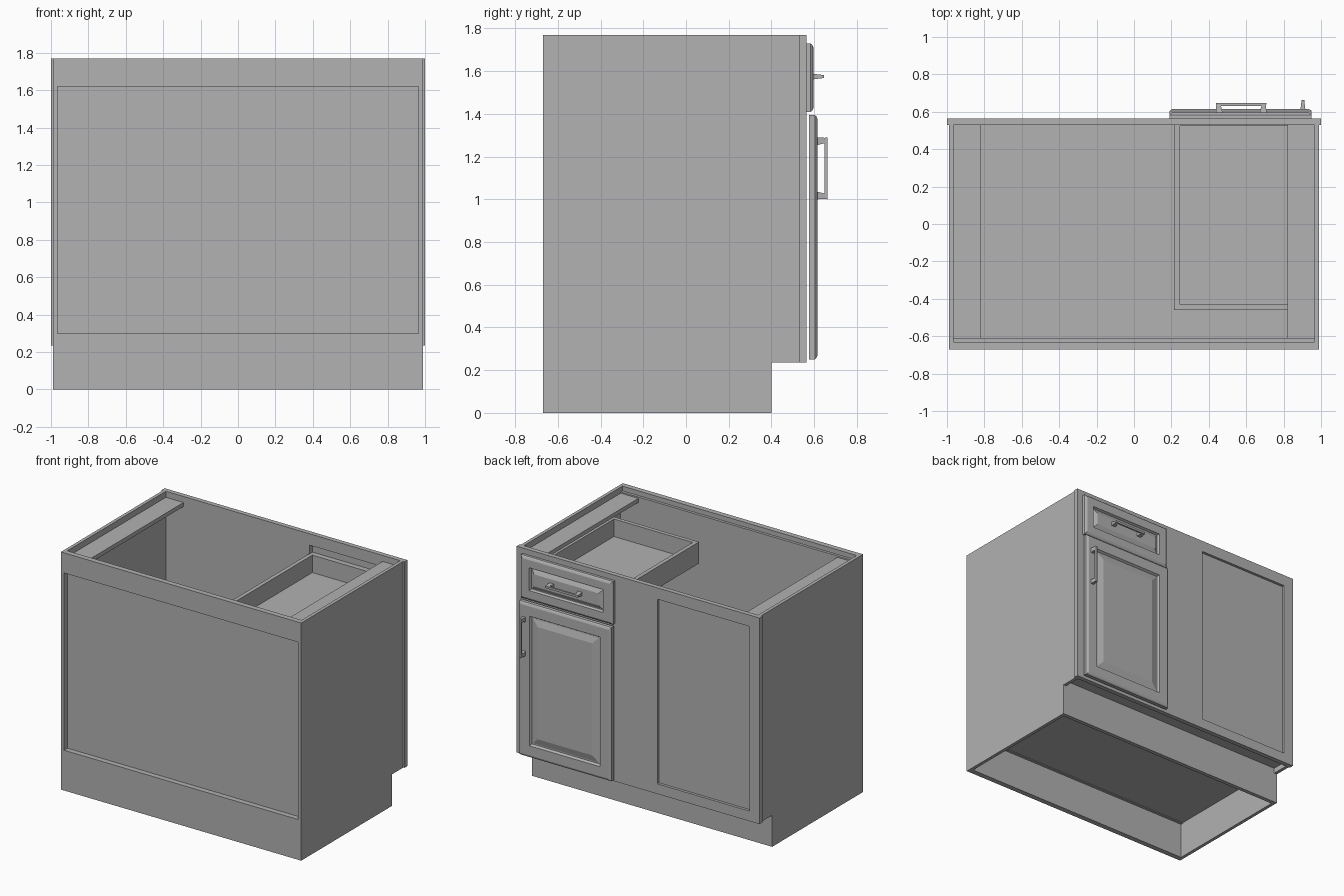
import bpy
import bmesh

cube = bpy.data.objects.get("Cube")
if cube:
    bpy.data.objects.remove(cube, do_unlink=True)

grey = bpy.data.materials.new("plain grey")
grey.use_nodes = True
GREY = (0.445, 0.445, 0.445, 1)
grey.diffuse_color = GREY
grey.node_tree.nodes["Principled BSDF"].inputs["Base Color"].default_value = GREY


def finish(name, bm):
    bmesh.ops.recalc_face_normals(bm, faces=bm.faces)
    mesh = bpy.data.meshes.new(name)
    bm.to_mesh(mesh)
    bm.free()
    mesh.materials.append(grey)
    obj = bpy.data.objects.new(name, mesh)
    bpy.context.scene.collection.objects.link(obj)
    return obj


def loft(name, rings):
    """Skin a list of equal-length closed rings and cap both ends."""
    bm = bmesh.new()
    loops = [[bm.verts.new(p) for p in ring] for ring in rings]
    n = len(loops[0])
    for a, b in zip(loops, loops[1:]):
        for i in range(n):
            j = (i + 1) % n
            bm.faces.new((a[i], a[j], b[j], b[i]))
    bm.faces.new(loops[0])
    bm.faces.new(loops[-1])
    return finish(name, bm)


def box(name, x, y, z):
    return loft(name, [[(x[0], y[0], h), (x[1], y[0], h),
                        (x[1], y[1], h), (x[0], y[1], h)] for h in z])


def raised_panel(name, x, z, steps):
    """Front board made of nested rectangles; steps are (inset, y)."""
    rings = []
    for d, y in steps:
        rings.append([(x[0] + d, y, z[0] + d), (x[1] - d, y, z[0] + d),
                      (x[1] - d, y, z[1] - d), (x[0] + d, y, z[1] - d)])
    return loft(name, rings)


def pull(name, centre, y, length, vertical):
    """Bar handle on two tapered posts."""
    cx, cz = centre
    half = length / 2

    def ring(along, yy, a, b):
        pts = [(along - a, -b), (along + a, -b), (along + a, b), (along - a, b)]
        return [(cx + v, yy, cz + u) if vertical else (cx + u, yy, cz + v)
                for u, v in pts]

    for side, tag in ((-1, "first"), (1, "second")):
        loft(f"{name}_{tag}_post",
             [ring(side * (half - 0.018), y, 0.018, 0.013),
              ring(side * (half - 0.014), y + 0.04, 0.012, 0.008)])
    loft(f"{name}_bar", [ring(0, y + 0.036, half - 0.002, 0.008),
                         ring(0, y + 0.05, half, 0.008)])


# Main levels
TOP, FLOOR, TOE = 1.77, 0.30, 0.235
BACK, FRAME_BACK, FRAME_FRONT, TOE_Y = -0.67, 0.53, 0.565, 0.40
INNER, OUTER = 0.965, 0.99

# Side panels with toe notch, and top stretchers
outline = [(BACK, 0), (TOE_Y, 0), (TOE_Y, TOE),
           (FRAME_BACK, TOE), (FRAME_BACK, TOP), (BACK, TOP)]
for s, tag in ((1, "left"), (-1, "right")):
    loft(f"{tag}_side_panel", [[(s * x, y, z) for y, z in outline]
                               for x in (INNER, OUTER)])
    box(f"{tag}_stretcher", sorted((s * 0.82, s * INNER)),
        (-0.63, FRAME_BACK), (1.695, 1.725))

# Rails and recessed panel on the wall side
span = (-INNER, INNER)
box("wall_top_rail", span, (BACK, -0.63), (1.62, TOP))
box("wall_bottom_rail", span, (BACK, -0.63), (0, FLOOR))
box("wall_panel", span, (-0.63, -0.61), (0.27, 1.735))

# Floor and toe kick
box("cabinet_floor", span, (-0.63, FRAME_BACK), (0.275, FLOOR))
box("toe_kick", span, (TOE_Y - 0.03, TOE_Y), (0, 0.275))

# Face frame
depth = (FRAME_BACK, FRAME_FRONT)
LOW, HIGH = 0.31, 1.685
box("frame_top_rail", (-1, 1), depth, (HIGH, TOP))
box("frame_bottom_rail", (-1, 1), depth, (TOE, LOW))
for tag, x in (("left", (0.92, 1)), ("centre", (-0.16, 0.22)), ("right", (-1, -0.92))):
    box(f"frame_{tag}_stile", x, depth, (LOW, HIGH))
box("frame_middle_rail", (0.22, 0.92), depth, (1.36, 1.44))
box("blind_panel", (-0.92, -0.16), (FRAME_BACK, 0.545), (LOW, HIGH))

# Door and drawer fronts
FRONT_X = (0.19, 0.95)
raised_panel("door", FRONT_X, (0.25, 1.395),
             [(0, 0.577), (0, 0.603), (0.006, 0.61), (0.018, 0.615), (0.09, 0.615),
              (0.1, 0.598), (0.108, 0.598), (0.155, 0.612)])
raised_panel("drawer_front", FRONT_X, (1.41, 1.73),
             [(0, 0.565), (0, 0.584), (0.006, 0.591), (0.018, 0.597), (0.075, 0.597),
              (0.083, 0.58), (0.088, 0.58), (0.115, 0.594)])
pull("door_handle", (0.903, 1.145), 0.613, 0.29, True)
pull("drawer_handle", (0.573, 1.575), 0.596, 0.27, False)

# Drawer box
DX, DY, DZ = (0.215, 0.925), (-0.46, 0.565), (1.46, 1.62)
W = 0.03
box("drawer_right_wall", (DX[0], DX[0] + W), DY, DZ)
box("drawer_left_wall", (DX[1] - W, DX[1]), DY, DZ)
box("drawer_end_wall", (DX[0] + W, DX[1] - W), (DY[0], DY[0] + W), DZ)
box("drawer_near_wall", (DX[0] + W, DX[1] - W), (0.525, DY[1]), DZ)
box("drawer_bottom", (DX[0] + W, DX[1] - W), (DY[0] + W, 0.525), (1.47, 1.49))
